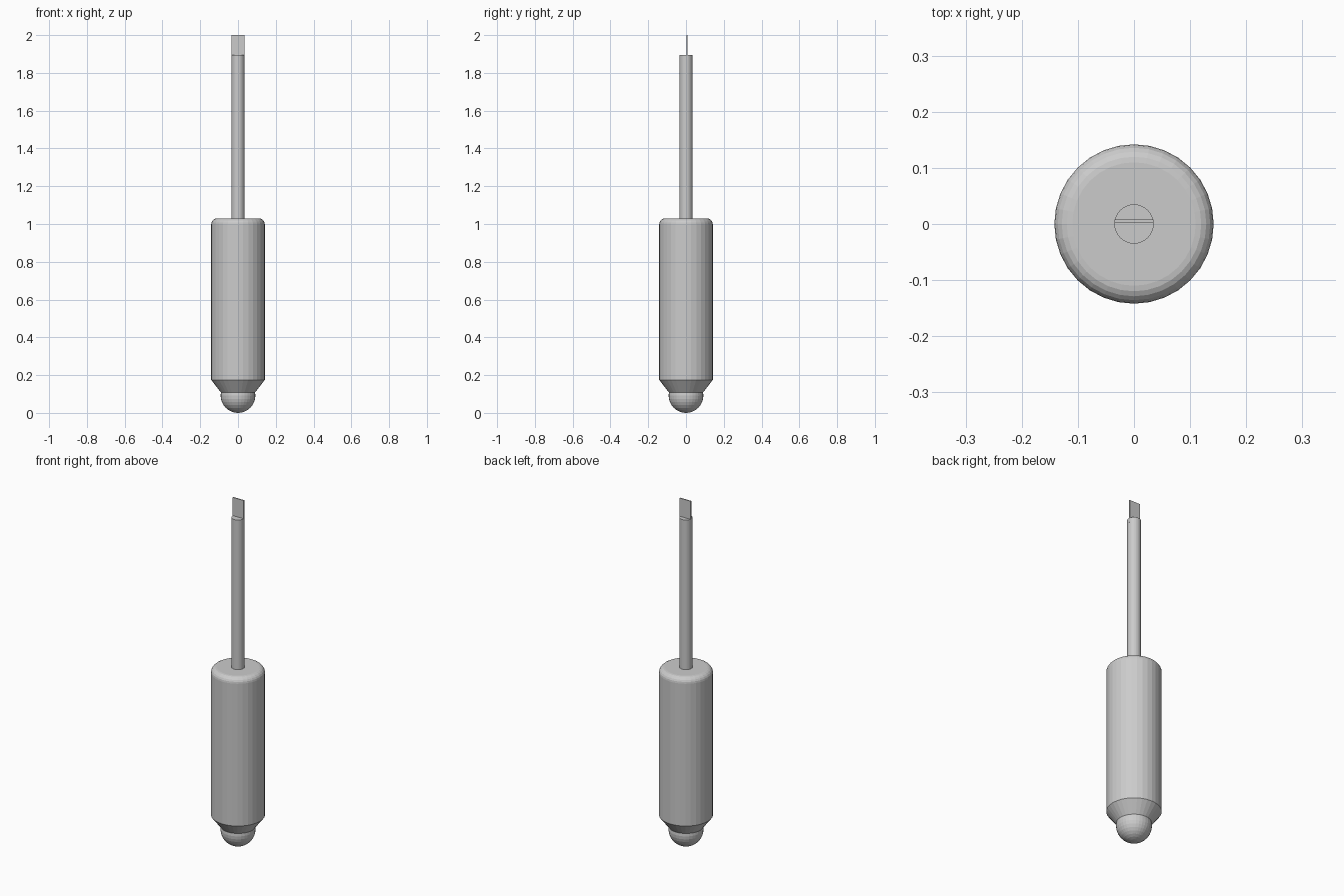
import bpy
import bmesh
import math

if "Cube" in bpy.data.objects:
    bpy.data.objects.remove(bpy.data.objects["Cube"])

SIDES = 32

grey = bpy.data.materials.new("plain grey")
grey.diffuse_color = (0.6, 0.6, 0.6, 1)
grey.use_nodes = True
grey.node_tree.nodes["Principled BSDF"].inputs["Base Color"].default_value = grey.diffuse_color


def add_object(name, bm):
    bmesh.ops.recalc_face_normals(bm, faces=bm.faces)
    mesh = bpy.data.meshes.new(name)
    bm.to_mesh(mesh)
    bm.free()
    mesh.materials.append(grey)
    obj = bpy.data.objects.new(name, mesh)
    bpy.context.collection.objects.link(obj)
    return obj


def lathe(name, profile):
    """Stack rings of (radius, height) and cap both ends."""
    bm = bmesh.new()
    rings = []
    for r, z in profile:
        rings.append([bm.verts.new((r * math.cos(2 * math.pi * i / SIDES),
                                    r * math.sin(2 * math.pi * i / SIDES), z))
                      for i in range(SIDES)])
    for low, high in zip(rings, rings[1:]):
        for i in range(SIDES):
            j = (i + 1) % SIDES
            bm.faces.new((low[i], low[j], high[j], high[i]))
    bm.faces.new(rings[0])
    bm.faces.new(rings[-1])
    return add_object(name, bm)


# Handle: tapered collar, long grip and rounded shoulder
R, TOP, ROUND = 0.142, 1.03, 0.032
shoulder = [(R - ROUND + ROUND * math.cos(a), TOP - ROUND + ROUND * math.sin(a))
            for a in (math.pi / 2 * k / 5 for k in range(6))]
lathe("handle", [(0.088, 0.105), (R, 0.175)] + shoulder)

# Ball at the butt end of the handle
bm = bmesh.new()
bmesh.ops.create_uvsphere(bm, u_segments=SIDES, v_segments=16, radius=0.092)
bmesh.ops.translate(bm, verts=bm.verts, vec=(0, 0, 0.092))
add_object("end_ball", bm)

# Shaft
lathe("shaft", [(0.035, 1.0), (0.035, 1.895)])

# Thin flat blade at the tip
bm = bmesh.new()
bmesh.ops.create_cube(bm, size=1)
bmesh.ops.scale(bm, verts=bm.verts, vec=(0.07, 0.006, 0.13))
bmesh.ops.translate(bm, verts=bm.verts, vec=(0, 0.005, 1.935))
add_object("blade", bm)
